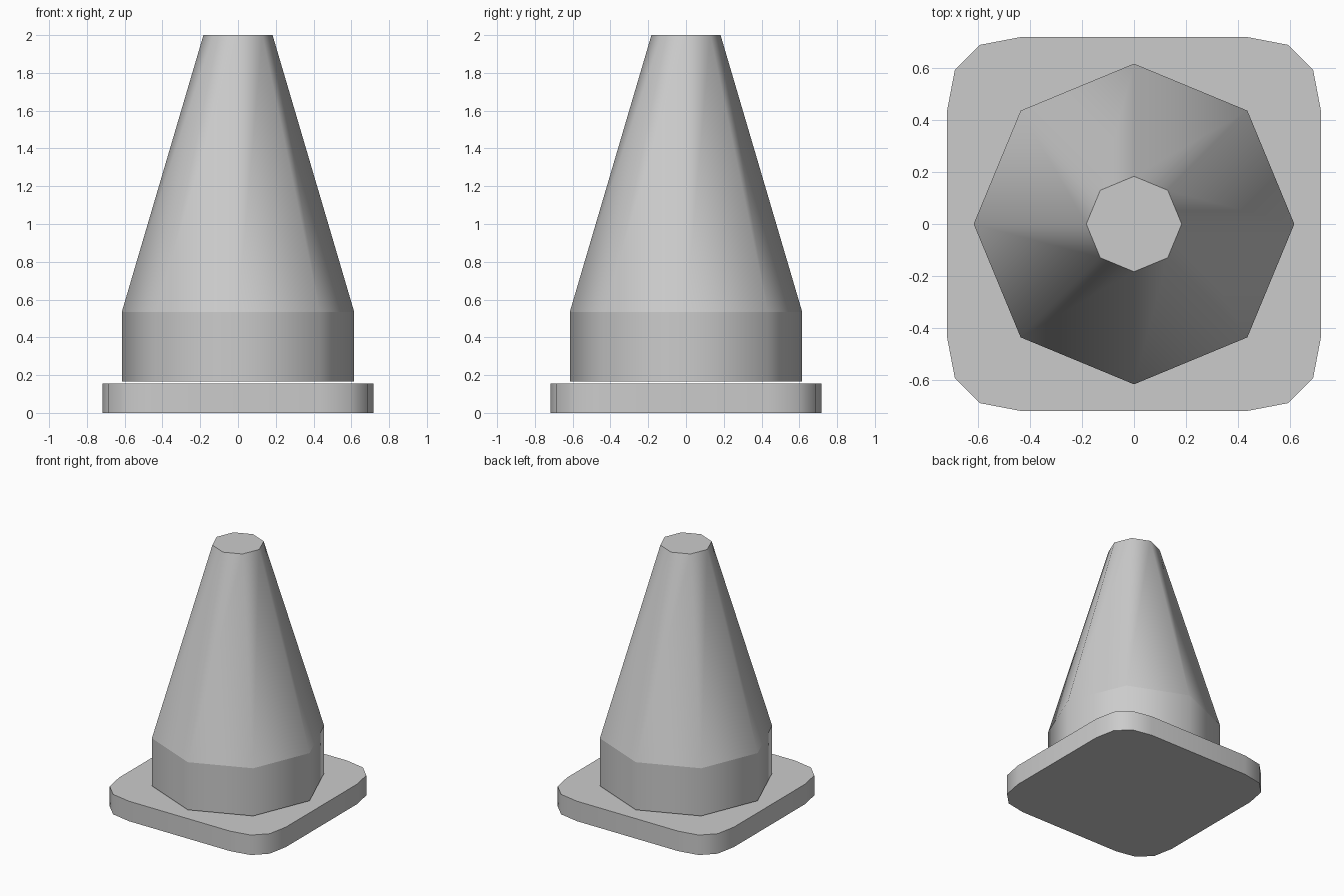
import bpy, bmesh
from math import cos, sin, pi, radians

cube = bpy.data.objects.get("Cube")
if cube:
    bpy.data.objects.remove(cube, do_unlink=True)

# Single grey material
grey = bpy.data.materials.new("plain_grey")
grey.use_nodes = True
colour = (0.6, 0.6, 0.6, 1)
grey.diffuse_color = colour
grey.node_tree.nodes["Principled BSDF"].inputs["Base Color"].default_value = colour


def loft(name, rings, smooth_angle, sharp_heights=()):
    """Join closed rings of points from bottom to top, with end caps."""
    bm = bmesh.new()
    loops = [[bm.verts.new(p) for p in ring] for ring in rings]
    n = len(loops[0])
    for low, high in zip(loops, loops[1:]):
        for i in range(n):
            j = (i + 1) % n
            bm.faces.new((low[i], low[j], high[j], high[i]))
    bm.faces.new(loops[0][::-1])
    bm.faces.new(loops[-1])
    for face in bm.faces:
        face.smooth = len(face.verts) == 4
    for edge in bm.edges:
        a, b = edge.verts
        level = abs(a.co.z - b.co.z) < 1e-5
        at_crease = any(abs(a.co.z - z) < 1e-4 for z in sharp_heights)
        wide = edge.calc_face_angle(0) > radians(smooth_angle)
        edge.smooth = not (wide or (level and at_crease))
    mesh = bpy.data.meshes.new(name)
    bm.to_mesh(mesh)
    bm.free()
    mesh.materials.append(grey)
    obj = bpy.data.objects.new(name, mesh)
    bpy.context.collection.objects.link(obj)
    return obj


def octagon(radius, z):
    return [(radius * cos(i * pi / 4), radius * sin(i * pi / 4), z) for i in range(8)]


# Square foot plate with rounded corners: one corner turned four times
corner = [(0.717, 0.435), (0.687, 0.592), (0.592, 0.687), (0.435, 0.717)]
outline = []
for turn in range(4):
    outline += corner
    corner = [(-y, x) for x, y in corner]
loft("base_plate", [[(x, y, z) for x, y in outline] for z in (0, 0.155)], 30)

# Eight-sided body: straight collar, then a tapering cone
collar_top = 0.535
loft("cone_body",
     [octagon(0.615, 0.165), octagon(0.615, collar_top), octagon(0.183, 2)],
     50, (collar_top,))
